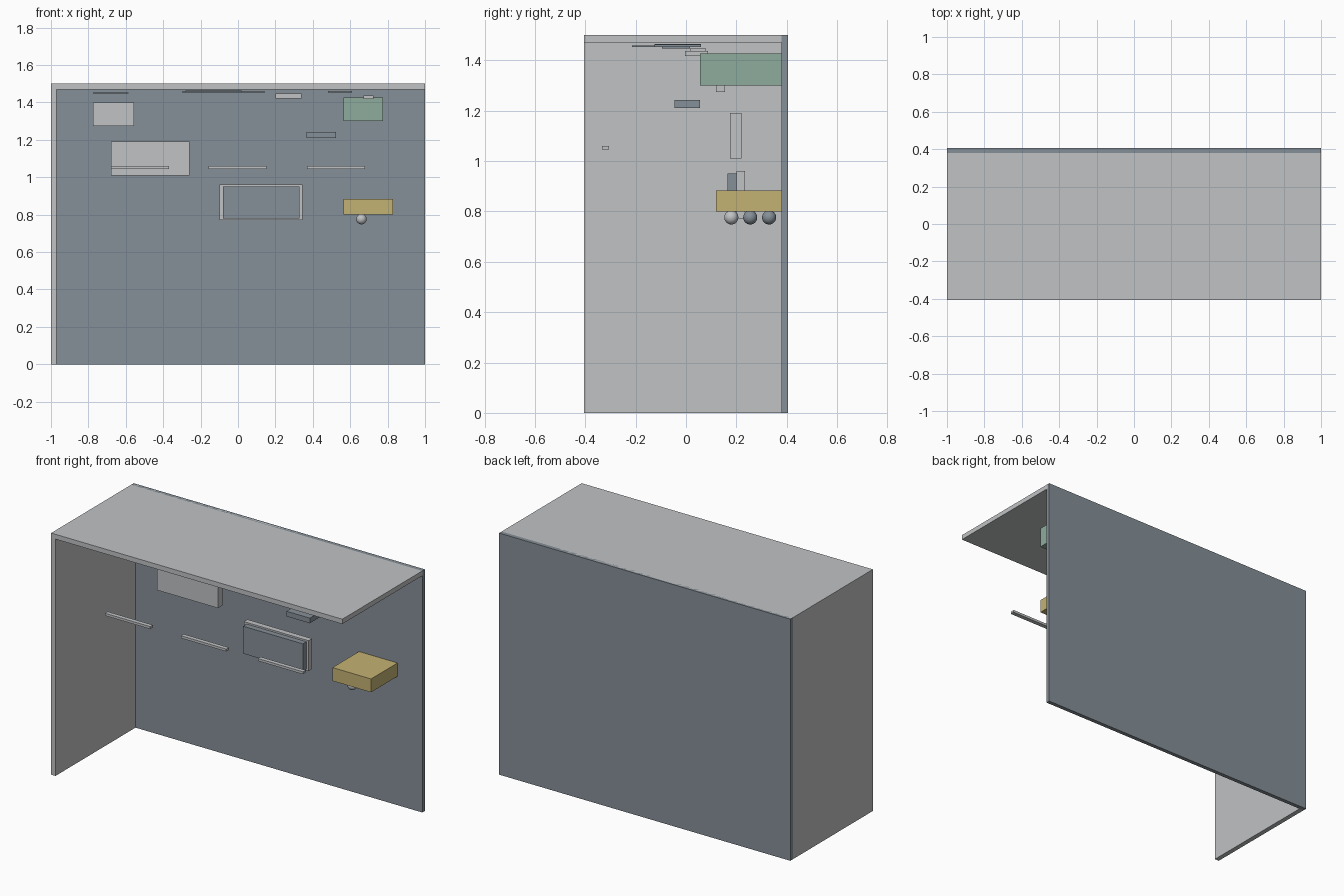
import bpy, bmesh
from mathutils import Matrix

if "Cube" in bpy.data.objects:
    bpy.data.objects.remove(bpy.data.objects["Cube"])


def material(name, srgb):
    m = bpy.data.materials.new(name)
    m.diffuse_color = [((c / 255 + 0.055) / 1.055) ** 2.4 for c in srgb] + [1]
    m.use_nodes = True
    m.node_tree.nodes["Principled BSDF"].inputs["Base Color"].default_value = m.diffuse_color
    return m


LIGHT = material("light grey", (192, 194, 196))
SLATE = material("slate grey", (134, 144, 152))
GREEN = material("sage green", (142, 172, 158))
OCHRE = material("ochre", (196, 178, 114))


def add(name, bm, mat):
    mesh = bpy.data.meshes.new(name)
    bm.to_mesh(mesh)
    bm.free()
    mesh.materials.append(mat)
    ob = bpy.data.objects.new(name, mesh)
    bpy.context.collection.objects.link(ob)
    return ob


def box(name, x, y, z, mat):
    """Box from (min, max) ranges on each axis."""
    bm = bmesh.new()
    bmesh.ops.create_cube(bm, size=1)
    for v in bm.verts:
        v.co = [r[0] if c < 0 else r[1] for c, r in zip(v.co, (x, y, z))]
    return add(name, bm, mat)


def ball(name, centre, radius, mat):
    bm = bmesh.new()
    bmesh.ops.create_uvsphere(bm, u_segments=24, v_segments=12, radius=radius,
                              matrix=Matrix.Translation(centre))
    for f in bm.faces:
        f.smooth = True
    return add(name, bm, mat)


# Open booth: back wall, left wall and roof
box("back_wall", (-1, 1), (0.38, 0.405), (0, 1.5), SLATE)
box("left_wall", (-1, -0.97), (-0.405, 0.395), (0, 1.47), LIGHT)
box("roof", (-1, 1), (-0.405, 0.395), (1.47, 1.5), LIGHT)

# Wall cabinets
box("green_cabinet", (0.565, 0.775), (0.055, 0.38), (1.30, 1.427), GREEN)
box("ochre_cabinet", (0.565, 0.83), (0.12, 0.38), (0.80, 0.883), OCHRE)

# Row of balls under the ochre cabinet
for i, (y, mat) in enumerate(((0.18, LIGHT), (0.255, SLATE), (0.33, SLATE))):
    ball(f"ball_{i + 1}", (0.66, y, 0.776), 0.028, mat)

# Floating panels and framed screen
box("small_panel", (-0.775, -0.555), (0.12, 0.155), (1.275, 1.40), LIGHT)
box("large_panel", (-0.68, -0.26), (0.175, 0.22), (1.01, 1.19), LIGHT)
box("screen_frame", (-0.10, 0.345), (0.20, 0.235), (0.772, 0.96), LIGHT)
box("screen", (-0.08, 0.33), (0.165, 0.20), (0.78, 0.95), SLATE)
box("dark_box", (0.365, 0.525), (-0.045, 0.055), (1.21, 1.242), SLATE)

# Three front rails
for i, x in enumerate((-0.525, -0.003, 0.525)):
    box(f"rail_{i + 1}", (x - 0.155, x + 0.155), (-0.333, -0.306), (1.045, 1.06), LIGHT)

# Small blocks and thin sheets under the roof
box("left_block", (0.20, 0.34), (0.015, 0.08), (1.42, 1.447), LIGHT)
box("right_block", (0.67, 0.725), (-0.003, 0.088), (1.417, 1.437), LIGHT)
box("large_sheet", (-0.30, 0.145), (-0.215, 0.05), (1.452, 1.459), SLATE)
box("upper_sheet", (-0.28, 0.02), (-0.125, 0.06), (1.459, 1.465), SLATE)
box("left_sheet", (-0.775, -0.585), (-0.095, 0.015), (1.447, 1.453), SLATE)
box("right_sheet", (0.48, 0.61), (-0.125, 0.06), (1.453, 1.462), SLATE)
